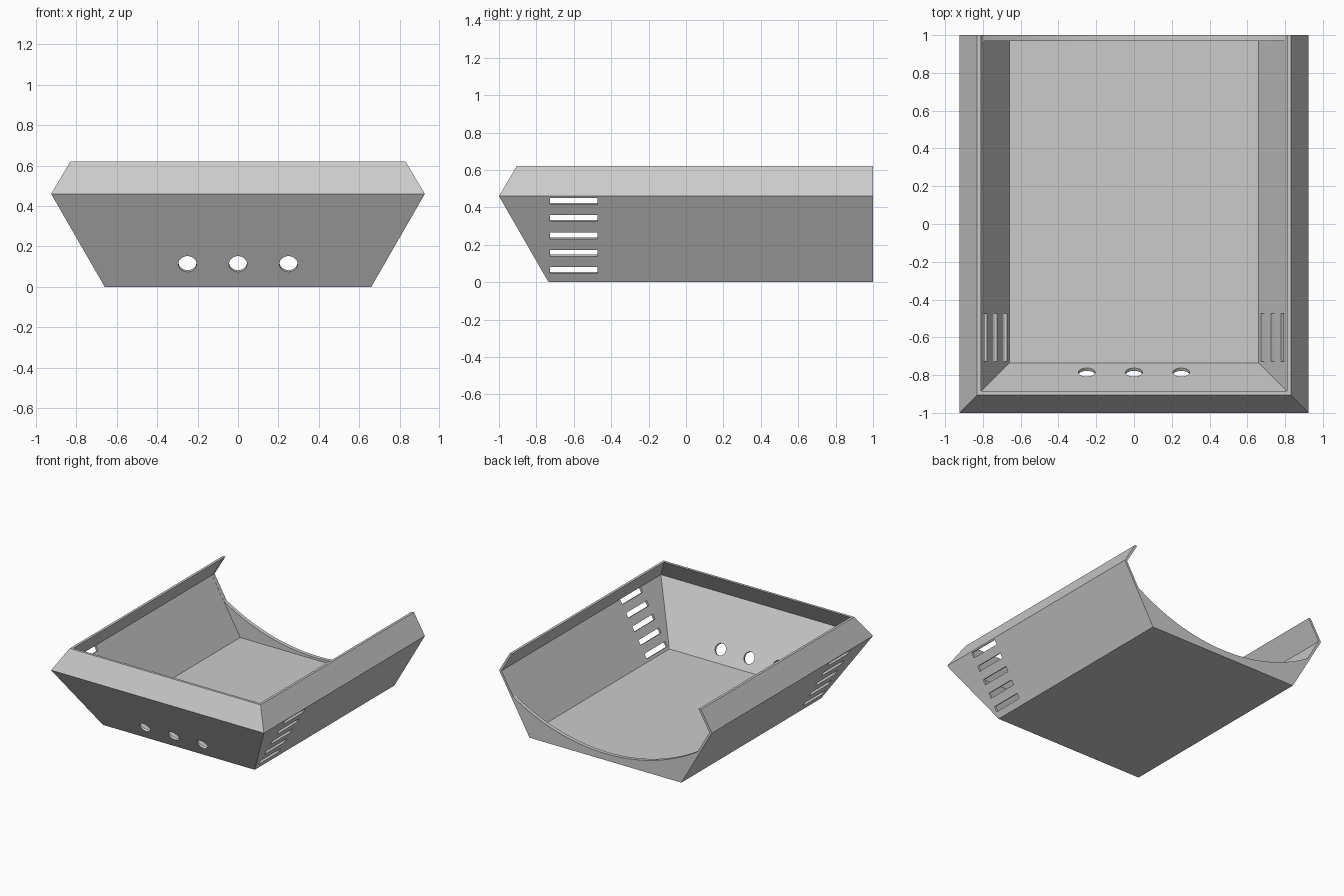
import bpy, bmesh, math
from mathutils import Matrix

old = bpy.data.objects.get("Cube")
if old:
    bpy.data.objects.remove(old, do_unlink=True)

TILT = math.radians(30)
SLOPE = math.tan(TILT)
HALF_BASE, FRONT_BASE = 0.66, -0.735   # half width and front edge of the base
MID, TOP, WALL = 0.46, 0.62, 0.02

grey = bpy.data.materials.new("plain grey")
grey.use_nodes = True
grey.diffuse_color = (0.6, 0.6, 0.6, 1)
grey.node_tree.nodes["Principled BSDF"].inputs["Base Color"].default_value = (0.6, 0.6, 0.6, 1)


def make_object(name, bm):
    bmesh.ops.recalc_face_normals(bm, faces=bm.faces)
    mesh = bpy.data.meshes.new(name)
    bm.to_mesh(mesh)
    bm.free()
    mesh.materials.append(grey)
    obj = bpy.data.objects.new(name, mesh)
    bpy.context.collection.objects.link(obj)
    return obj


def loft(name, rings):
    """Closed solid through matching rings of points."""
    bm = bmesh.new()
    loops = [[bm.verts.new(p) for p in ring] for ring in rings]
    n = len(loops[0])
    for a, b in zip(loops, loops[1:]):
        for i in range(n):
            j = (i + 1) % n
            bm.faces.new((a[i], a[j], b[j], b[i]))
    bm.faces.new(loops[0])
    bm.faces.new(loops[-1])
    return make_object(name, bm)


def rect(half, front, back, z):
    return [(-half, front, z), (half, front, z), (half, back, z), (-half, back, z)]


def cut(target, cutter):
    cutter.hide_render = True
    mod = target.modifiers.new("cut", "BOOLEAN")
    mod.operation = "DIFFERENCE"
    mod.solver = "EXACT"
    mod.object = cutter
    bpy.context.view_layer.objects.active = target
    bpy.ops.object.modifier_apply(modifier=mod.name)
    bpy.data.objects.remove(cutter, do_unlink=True)


# Outer body: flared lower walls and an inward-leaning lip
tray = loft("tray", [
    rect(HALF_BASE, FRONT_BASE, 1, 0),
    rect(0.925, -1, 1, MID),
    rect(0.83, -0.905, 1, TOP),
])

# Hollow inside, leaving floor, walls and a thin back wall
cut(tray, loft("cavity_cutter", [
    rect(HALF_BASE, FRONT_BASE, 0.97, 0.035),
    rect(0.925 - WALL, -1 + WALL, 0.97, MID),
    rect(0.83 - WALL, -0.905 + WALL, 0.97, TOP),
    rect(0.83 - WALL, -0.905 + WALL, 0.97, TOP + 0.1),
]))

# Back opening: a shallow arc below, the inner wall line above
low, end_x, end_z = 0.052, 0.80, 0.28
sag = end_z - low
radius = (end_x ** 2 + sag ** 2) / (2 * sag)
sweep = math.asin(end_x / radius)
steps = 40
profile = []
for i in range(steps + 1):
    a = sweep * (2 * i / steps - 1)
    profile.append((radius * math.sin(a), low + radius * (1 - math.cos(a))))
profile += [(0.904, MID), (0.809, TOP), (0.809, TOP + 0.1)]
profile += [(-x, z) for x, z in reversed(profile[-3:])]
cut(tray, loft("opening_cutter", [[(x, y, z) for x, z in profile] for y in (0.9, 1.1)]))

# Side vents and front holes, cut square to the sloping walls
bm = bmesh.new()
for side in (-1, 1):
    for i in range(5):
        z = 0.063 + 0.0925 * i
        place = (Matrix.Translation((side * (HALF_BASE + SLOPE * z), -0.6, z))
                 @ Matrix.Rotation(side * TILT, 4, "Y")
                 @ Matrix.Diagonal((0.05, 0.255, 0.04, 1)))
        bmesh.ops.create_cube(bm, size=1, matrix=place)
for x in (-0.25, 0, 0.25):
    z = 0.113
    place = (Matrix.Translation((x, FRONT_BASE - SLOPE * z, z))
             @ Matrix.Rotation(math.radians(120), 4, "X"))
    bmesh.ops.create_cone(bm, cap_ends=True, segments=32, radius1=0.045,
                          radius2=0.045, depth=0.06, matrix=place)
cut(tray, make_object("vent_cutter", bm))

# Smooth the curved cuts, keep the folded edges crisp
bpy.ops.object.select_all(action="DESELECT")
tray.select_set(True)
bpy.context.view_layer.objects.active = tray
bpy.ops.object.shade_smooth_by_angle(angle=math.radians(20))
